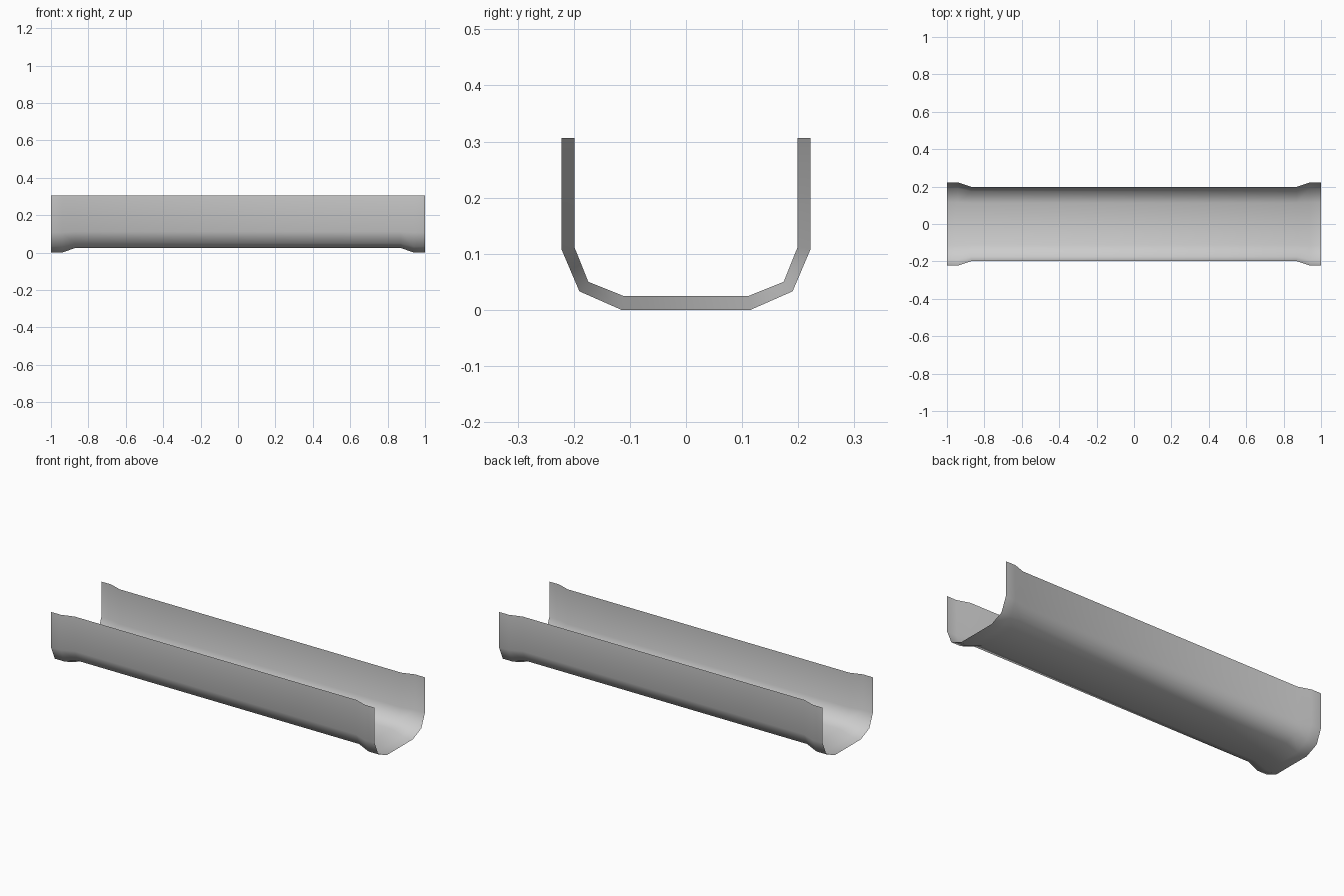
import bpy
import bmesh

cube = bpy.data.objects.get("Cube")
if cube:
    bpy.data.objects.remove(cube)

# Single grey material
grey = bpy.data.materials.new("plain_grey")
grey.use_nodes = True
colour = (0.6, 0.6, 0.6, 1)
grey.diffuse_color = colour
grey.node_tree.nodes["Principled BSDF"].inputs["Base Color"].default_value = colour

# Half cross-sections (y, z) from the rim down to the floor
FLARED = [(0.222, 0.306), (0.222, 0.108), (0.19, 0.033), (0.115, 0.0)]
NARROW = [(0.199, 0.306), (0.199, 0.112), (0.174, 0.05), (0.112, 0.025)]


def full_section(half):
    return [(-y, z) for y, z in half] + list(reversed(half))


# Open channel: sections along its length, flared at both ends
stations = [(-1, FLARED), (-0.94, FLARED), (-0.87, NARROW),
            (0.87, NARROW), (0.94, FLARED), (1, FLARED)]
bm = bmesh.new()
rings = [[bm.verts.new((x, y, z)) for y, z in full_section(half)]
         for x, half in stations]
for a, b in zip(rings, rings[1:]):
    for i in range(len(a) - 1):
        face = bm.faces.new((a[i], a[i + 1], b[i + 1], b[i]))
        face.smooth = True

# Sheet faces outward, away from the channel
bm.normal_update()
floor = min(bm.faces, key=lambda f: f.calc_center_median().z)
if floor.normal.z > 0:
    bmesh.ops.reverse_faces(bm, faces=bm.faces[:])

mesh = bpy.data.meshes.new("gutter_channel")
bm.to_mesh(mesh)
bm.free()
mesh.materials.append(grey)
gutter = bpy.data.objects.new("gutter_channel", mesh)
bpy.context.collection.objects.link(gutter)
